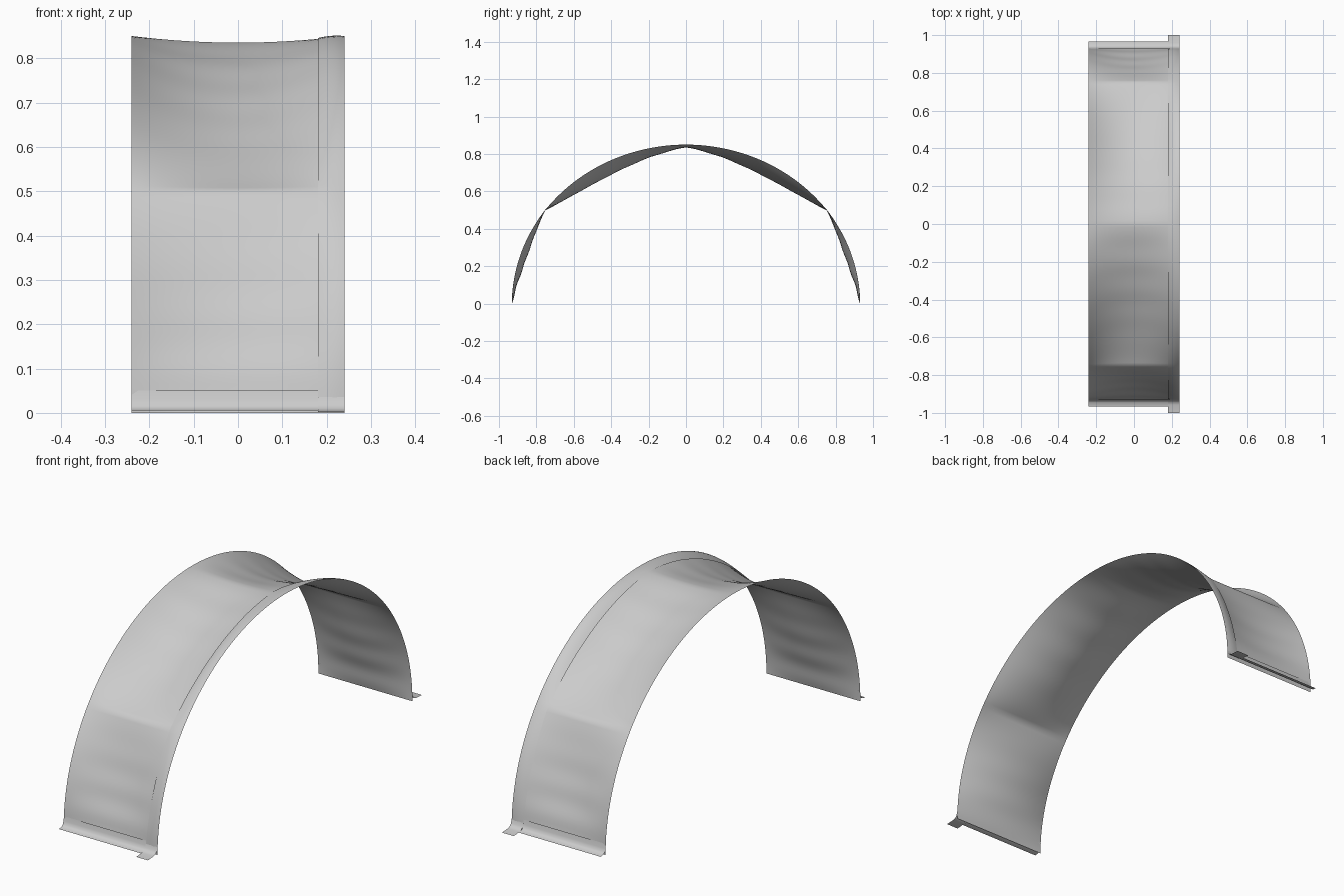
import bpy, math

if "Cube" in bpy.data.objects:
    bpy.data.objects.remove(bpy.data.objects["Cube"])

A, B = 0.93, 0.85            # arch half width and height
SEAM = math.radians(36.2)    # angle of the side seams
HALF = 0.24                  # half length of the canopy
SLEEVE = 0.18                # inner edge of the pole sleeve


def surface(name, f, nu, nv):
    """Smooth single-layer cloth from f(u, v), u and v in 0..1."""
    verts = [f(i / nu, j / nv) for j in range(nv + 1) for i in range(nu + 1)]
    w = nu + 1
    faces = [(j * w + i, j * w + i + 1, (j + 1) * w + i + 1, (j + 1) * w + i)
             for j in range(nv) for i in range(nu)]
    me = bpy.data.meshes.new(name)
    me.from_pydata(verts, [], faces)
    ob = bpy.data.objects.new(name, me)
    bpy.context.collection.objects.link(ob)
    bpy.context.view_layer.objects.active = ob
    ob.select_set(True)
    bpy.ops.object.shade_smooth_by_angle(angle=math.radians(40))
    ob.select_set(False)
    return ob


def sag(th):
    """Depth of the cloth's inward sag midway between the poles."""
    t = min(th, math.pi - th)
    if t < SEAM:
        v = max(t / SEAM, 0)
        return 0.036 * math.sin(math.pi * v) + 0.0025 * math.sin(8 * math.pi * v) * (1 - v)
    u = (t - SEAM) / (math.pi / 2 - SEAM)
    return (0.065 * math.sin(math.pi * u ** 0.8) + 0.015 * u
            + 0.0015 * math.sin(10 * math.pi * u) * u)


def arch(x, th, depth):
    """Point on the arch, moved inward along its normal."""
    c, s = math.cos(th), math.sin(th)
    n = math.hypot(B * c, A * s)
    return (x, -A * c + depth * B * c / n, max(B * s - depth * A * s / n, 0))


# Canopy cloth, saddle shaped between its two pole lines
def canopy(u, v):
    x = -HALF + 2 * HALF * u
    th = math.pi * v
    return arch(x, th, sag(th) * (1 - (x / HALF) ** 2))


surface("canopy", canopy, 24, 160)


# Pole sleeve lying over the +x edge, almost without sag
def sleeve(u, v):
    th = 0.04 + (math.pi - 0.08) * v
    x = SLEEVE + (HALF - SLEEVE) * u
    return arch(x, th, sag(th) * 0.30 * (1 - u) ** 1.5 - 0.002 * math.sin(math.pi * u))


surface("pole_sleeve", sleeve, 6, 120)

# Ground skirts and sleeve foot tabs, flared outward at both feet
SKIRT = [(0.927, 0.05), (0.931, 0.03), (0.936, 0.016), (0.945, 0.008), (0.965, 0.005)]
TAB = [(0.930, 0.036), (0.935, 0.02), (0.943, 0.01), (0.958, 0.005), (1.0, 0.002)]


def flare(name, profile, x0, x1, side):
    def f(u, v):
        y, z = profile[round(v * (len(profile) - 1))]
        return (x0 + (x1 - x0) * u, side * y, z)
    surface(name, f, 6, len(profile) - 1)


for side, label in ((-1, "front"), (1, "back")):
    flare(label + "_ground_skirt", SKIRT, -HALF, SLEEVE, side)
    flare(label + "_sleeve_tab", TAB, SLEEVE, HALF, side)
